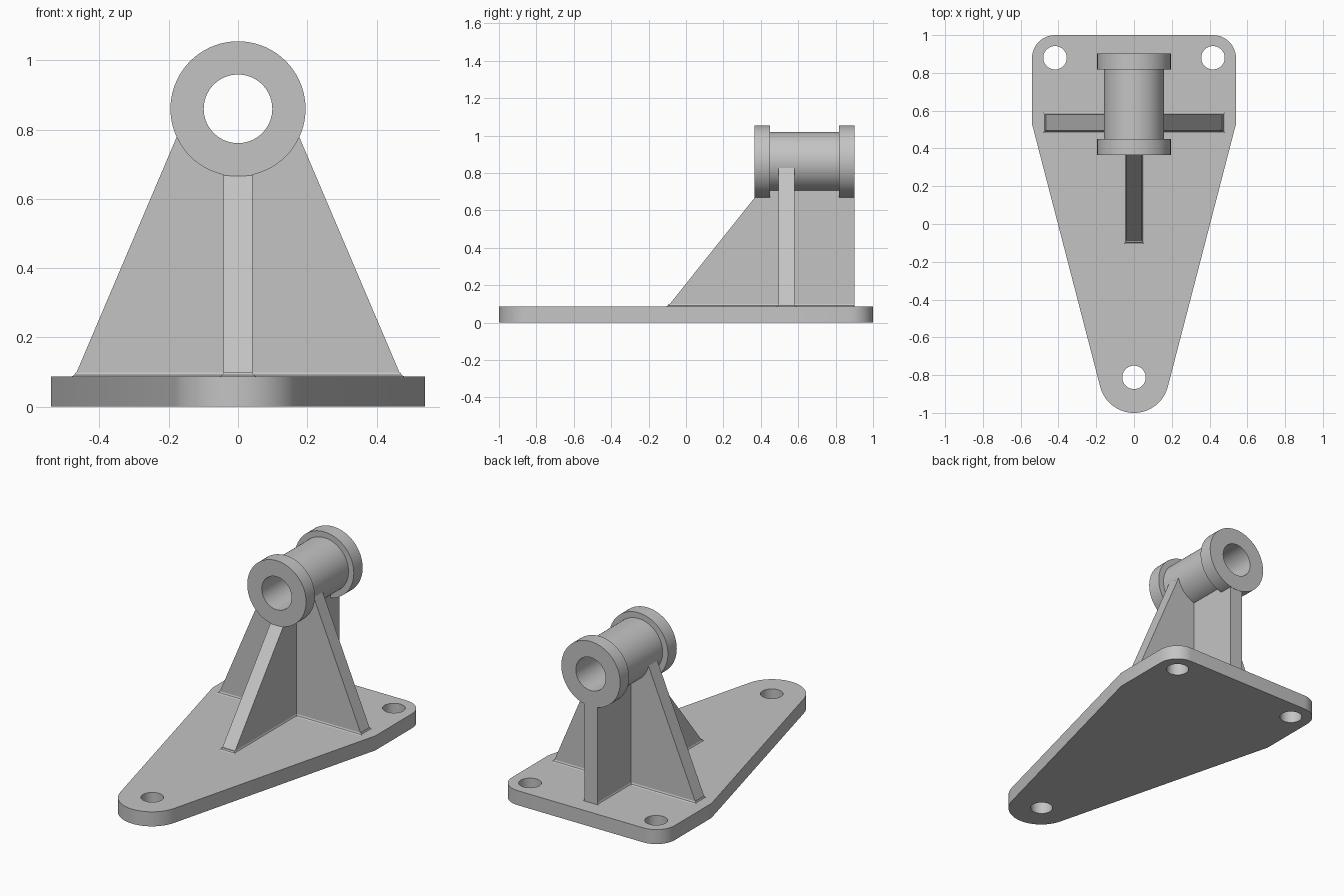
import bpy, bmesh
from math import sin, cos, pi, radians
from mathutils import Vector, Matrix

cube = bpy.data.objects.get("Cube")
if cube:
    bpy.data.objects.remove(cube, do_unlink=True)

grey = bpy.data.materials.new("plain_grey")
grey.use_nodes = True
colour = (0.55, 0.55, 0.55, 1)
grey.diffuse_color = colour
grey.node_tree.nodes["Principled BSDF"].inputs["Base Color"].default_value = colour

PLATE_TOP = 0.087
AXIS_Z = 0.86
RIB_HALF = 0.042
CROSS_Y = 0.537


def finish(name, bm, smooth=False):
    bmesh.ops.recalc_face_normals(bm, faces=bm.faces)
    mesh = bpy.data.meshes.new(name)
    bm.to_mesh(mesh)
    bm.free()
    mesh.materials.append(grey)
    obj = bpy.data.objects.new(name, mesh)
    bpy.context.collection.objects.link(obj)
    if smooth:
        smooth_edges(obj)
    return obj


def activate(obj):
    bpy.ops.object.select_all(action="DESELECT")
    obj.select_set(True)
    bpy.context.view_layer.objects.active = obj


def smooth_edges(obj):
    activate(obj)
    bpy.ops.object.shade_smooth_by_angle(angle=radians(30))


def prism(name, points, offset):
    """Extrude a closed outline of 3D points along the offset."""
    bm = bmesh.new()
    face = bm.faces.new([bm.verts.new(p) for p in points])
    result = bmesh.ops.extrude_face_region(bm, geom=[face], use_keep_orig=True)
    moved = [g for g in result["geom"] if isinstance(g, bmesh.types.BMVert)]
    bmesh.ops.translate(bm, verts=moved, vec=Vector(offset))
    return finish(name, bm)


def arc(cx, cy, r, start, end, steps):
    return [(cx + r * cos(radians(start + (end - start) * i / steps)),
             cy + r * sin(radians(start + (end - start) * i / steps)))
            for i in range(steps + 1)]


# Base plate: rounded nose, tapering flanks, rounded back corners
half = (arc(0, -0.815, 0.185, -90, -14.6, 16) + [(0.54, 0.53)]
        + arc(0.418, 0.878, 0.122, 0, 90, 12))
outline = half + [(-x, y) for x, y in reversed(half[1:])]
plate = prism("base_plate", [(x, y, 0) for x, y in outline], (0, 0, PLATE_TOP))

# Bolt holes
for x, y in ((-0.418, 0.88), (0.418, 0.88), (0, -0.812)):
    bm = bmesh.new()
    bmesh.ops.create_cone(bm, cap_ends=True, segments=48, radius1=0.062,
                          radius2=0.062, depth=0.5,
                          matrix=Matrix.Translation((x, y, 0)))
    cutter = finish("hole_cutter", bm)
    cutter.hide_render = True
    cut = plate.modifiers.new("bolt_hole", "BOOLEAN")
    cut.operation = "DIFFERENCE"
    cut.solver = "EXACT"
    cut.object = cutter
    activate(plate)
    bpy.ops.object.modifier_apply(modifier=cut.name)
    bpy.data.objects.remove(cutter, do_unlink=True)
smooth_edges(plate)

# Flanged bearing tube, lathed around a horizontal axis
bore, body, flange = 0.099, 0.16, 0.195
front, back, lip = 0.366, 0.902, 0.084
section = [(bore, front), (flange, front), (flange, front + lip),
           (body, front + lip), (body, back - lip), (flange, back - lip),
           (flange, back), (bore, back)]
bm = bmesh.new()
ring = [bm.verts.new((r, y, AXIS_Z)) for r, y in section]
edges = [bm.edges.new((ring[i], ring[(i + 1) % len(ring)])) for i in range(len(ring))]
bmesh.ops.spin(bm, geom=ring + edges, cent=(0, 0, AXIS_Z), axis=(0, 1, 0),
               angle=2 * pi, steps=72, use_merge=True)
bmesh.ops.remove_doubles(bm, verts=bm.verts, dist=0.0001)
finish("bearing_tube", bm, smooth=True)

# Cross rib: leans in on both sides and ends inside the tube wall
right_side = [(0.473, PLATE_TOP - 0.004), (0.156, 0.828)]
saddle = arc(0, AXIS_Z, 0.135, -14, -166, 16)
rib = right_side + saddle + [(-x, z) for x, z in reversed(right_side)]
prism("cross_rib", [(x, CROSS_Y - RIB_HALF, z) for x, z in rib],
      (0, 2 * RIB_HALF, 0))

# Long rib: slopes up from the front and stands upright at the back
rib = [(-0.1, PLATE_TOP - 0.004), (0.367, 0.668), (0.368, 0.72),
       (0.9, 0.72), (0.9, PLATE_TOP - 0.004)]
prism("long_rib", [(-RIB_HALF, y, z) for y, z in rib], (2 * RIB_HALF, 0, 0))


# Small fillets where the ribs meet the plate
def fillet(name, x0, x1, y0, y1, back_flare):
    bm = bmesh.new()
    loops = []
    for flare, z in ((0.012, 0), (0.004, 0.004), (0, 0.012)):
        f = flare if back_flare else 0
        loops.append([bm.verts.new((x, y, PLATE_TOP + z)) for x, y in (
            (x0 - flare, y0 - flare), (x1 + flare, y0 - flare),
            (x1 + flare, y1 + f), (x0 - flare, y1 + f))])
    for low, high in zip(loops, loops[1:]):
        for i in range(4):
            j = (i + 1) % 4
            bm.faces.new((low[i], low[j], high[j], high[i]))
    bm.faces.new(loops[0])
    bm.faces.new(loops[-1])
    finish(name, bm)


fillet("cross_rib_fillet", -0.469, 0.469, CROSS_Y - RIB_HALF, CROSS_Y + RIB_HALF, True)
fillet("long_rib_fillet", -RIB_HALF, RIB_HALF, -0.094, 0.899, False)
